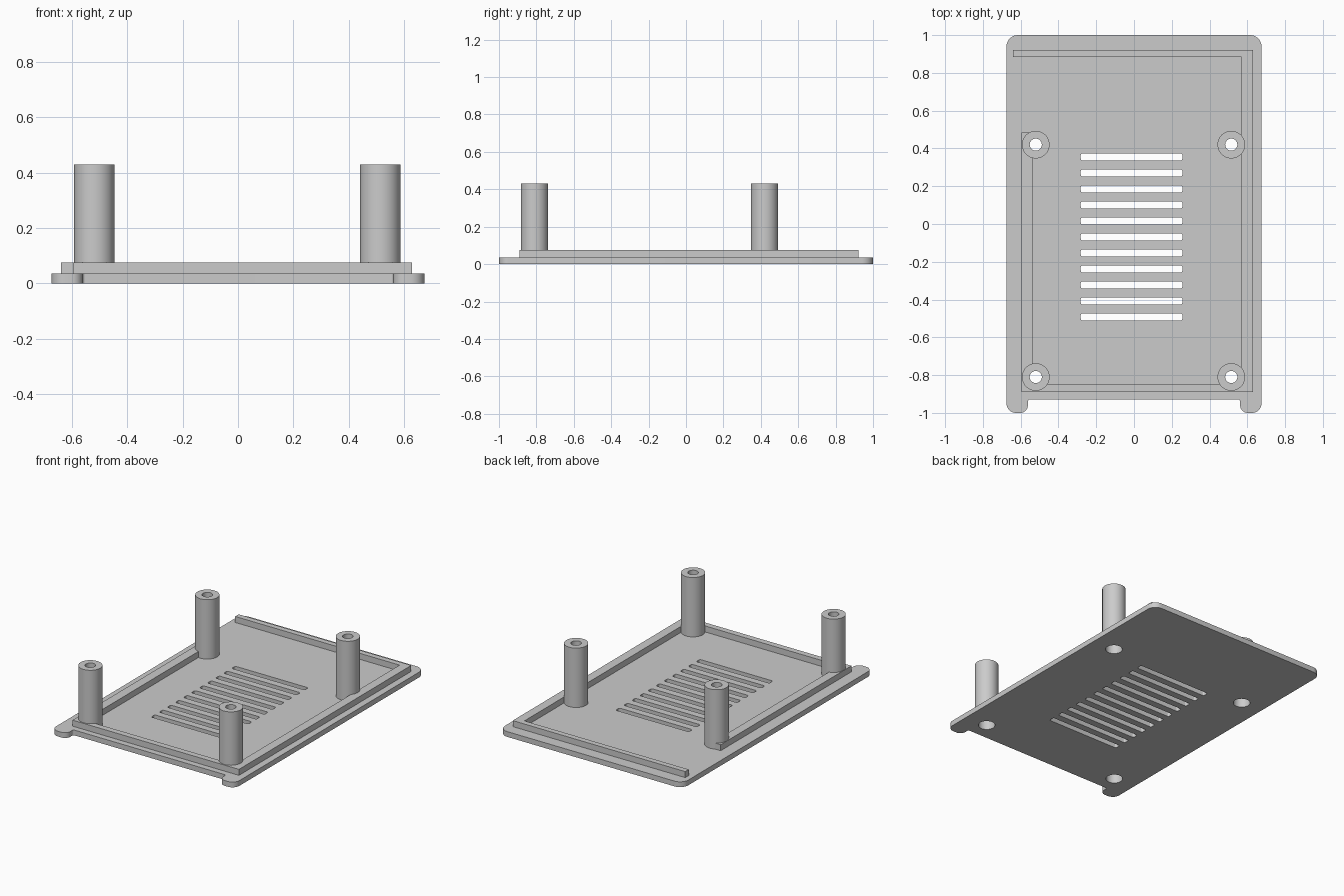
import bpy, bmesh, math
from mathutils import Vector

cube = bpy.data.objects.get("Cube")
if cube:
    bpy.data.objects.remove(cube)

grey = bpy.data.materials.new("plain grey")
grey.use_nodes = True
grey.diffuse_color = (0.6, 0.6, 0.6, 1)
grey.node_tree.nodes["Principled BSDF"].inputs["Base Color"].default_value = grey.diffuse_color

PLATE_TOP, RIM_TOP, POST_TOP = 0.035, 0.075, 0.43
POST_R, SCREW_R, HEAD_R, HEAD_DEPTH = 0.073, 0.032, 0.052, 0.3
POSTS = {"front_right": (-0.52, -0.81), "front_left": (0.515, -0.81),
         "back_right": (-0.52, 0.42), "back_left": (0.515, 0.42)}


def rounded(corners, steps=8):
    """Outline with square corners (x, y, radius) turned into arcs."""
    out = []
    for i, (x, y, r) in enumerate(corners):
        p = Vector((x, y))
        if not r:
            out.append(p)
            continue
        before = (Vector(corners[i - 1][:2]) - p).normalized()
        after = (Vector(corners[(i + 1) % len(corners)][:2]) - p).normalized()
        for k in range(steps + 1):
            t = math.pi / 2 * k / steps
            out.append(p + r * ((1 - math.sin(t)) * before + (1 - math.cos(t)) * after))
    return out


def circle(x, y, r, n=48):
    return [Vector((x + r * math.cos(math.tau * i / n), y + r * math.sin(math.tau * i / n)))
            for i in range(n)]


def prism(name, outlines, z0, z1):
    """One object holding an upright prism for each outline."""
    bm = bmesh.new()
    for outline in outlines:
        face = bm.faces.new([bm.verts.new((p.x, p.y, z0)) for p in outline])
        top = bmesh.ops.extrude_face_region(bm, geom=[face])["geom"]
        bmesh.ops.translate(bm, vec=(0, 0, z1 - z0),
                            verts=[v for v in top if isinstance(v, bmesh.types.BMVert)])
    return finish(name, bm)


def finish(name, bm):
    bmesh.ops.recalc_face_normals(bm, faces=bm.faces)
    mesh = bpy.data.meshes.new(name)
    bm.to_mesh(mesh)
    bm.free()
    mesh.materials.append(grey)
    obj = bpy.data.objects.new(name, mesh)
    bpy.context.collection.objects.link(obj)
    return obj


def cut(obj, cutter):
    mod = obj.modifiers.new("cut", 'BOOLEAN')
    mod.operation, mod.solver, mod.object = 'DIFFERENCE', 'EXACT', cutter
    select(obj)
    bpy.ops.object.modifier_apply(modifier=mod.name)


def select(obj):
    bpy.ops.object.select_all(action='DESELECT')
    obj.select_set(True)
    bpy.context.view_layer.objects.active = obj


def smooth(obj):
    select(obj)
    bpy.ops.object.shade_smooth_by_angle(angle=math.radians(30))


# Base plate with two rounded feet at the front
half = [(0.675, 1, 0.06), (0.675, -1, 0.05), (0.562, -1, 0.04), (0.562, -0.93, 0.01)]
plate = prism("base_plate", [rounded(half + [(-x, y, r) for x, y, r in reversed(half)])],
              0, PLATE_TOP)

# Raised rim, open at the back of the right side
rim_path = [(-0.595, 0.485), (-0.595, -0.89), (0.63, -0.89), (0.63, 0.922), (-0.64, 0.922),
            (-0.64, 0.885), (0.57, 0.885), (0.57, -0.85), (-0.535, -0.85), (-0.535, 0.485)]
rim = prism("rim", [[Vector(p) for p in rim_path]], PLATE_TOP / 2, RIM_TOP)

# Vent slots and screw head openings
slots = []
for i in range(11):
    y = 0.355 - 0.0847 * i
    slots.append(rounded([(-0.282, y - 0.019, 0.01), (0.256, y - 0.019, 0.01),
                          (0.256, y + 0.019, 0.01), (-0.282, y + 0.019, 0.01)], 4))
slot_cutter = prism("slot_cutter", slots, -0.1, 0.1)
hole_cutter = prism("hole_cutter", [circle(x, y, HEAD_R) for x, y in POSTS.values()], -0.1, 0.2)
cut(plate, slot_cutter)
cut(plate, hole_cutter)
cut(rim, hole_cutter)
for cutter in (slot_cutter, hole_cutter):
    bpy.data.objects.remove(cutter)
smooth(plate)

# Hollow posts: wide bore below for the screw head, narrow bore above
profile = [(HEAD_R, PLATE_TOP), (POST_R, PLATE_TOP), (POST_R, POST_TOP),
           (SCREW_R, POST_TOP), (SCREW_R, HEAD_DEPTH), (HEAD_R, HEAD_DEPTH)]
for place, (x, y) in POSTS.items():
    bm = bmesh.new()
    verts = [bm.verts.new((r, 0, z)) for r, z in profile]
    edges = [bm.edges.new((verts[i - 1], verts[i])) for i in range(len(verts))]
    bmesh.ops.spin(bm, geom=verts + edges, cent=(0, 0, 0), axis=(0, 0, 1),
                   angle=math.tau, steps=48, use_merge=True)
    bmesh.ops.remove_doubles(bm, verts=bm.verts, dist=0.0001)
    post = finish(place + "_post", bm)
    post.location = (x, y, 0)
    smooth(post)
